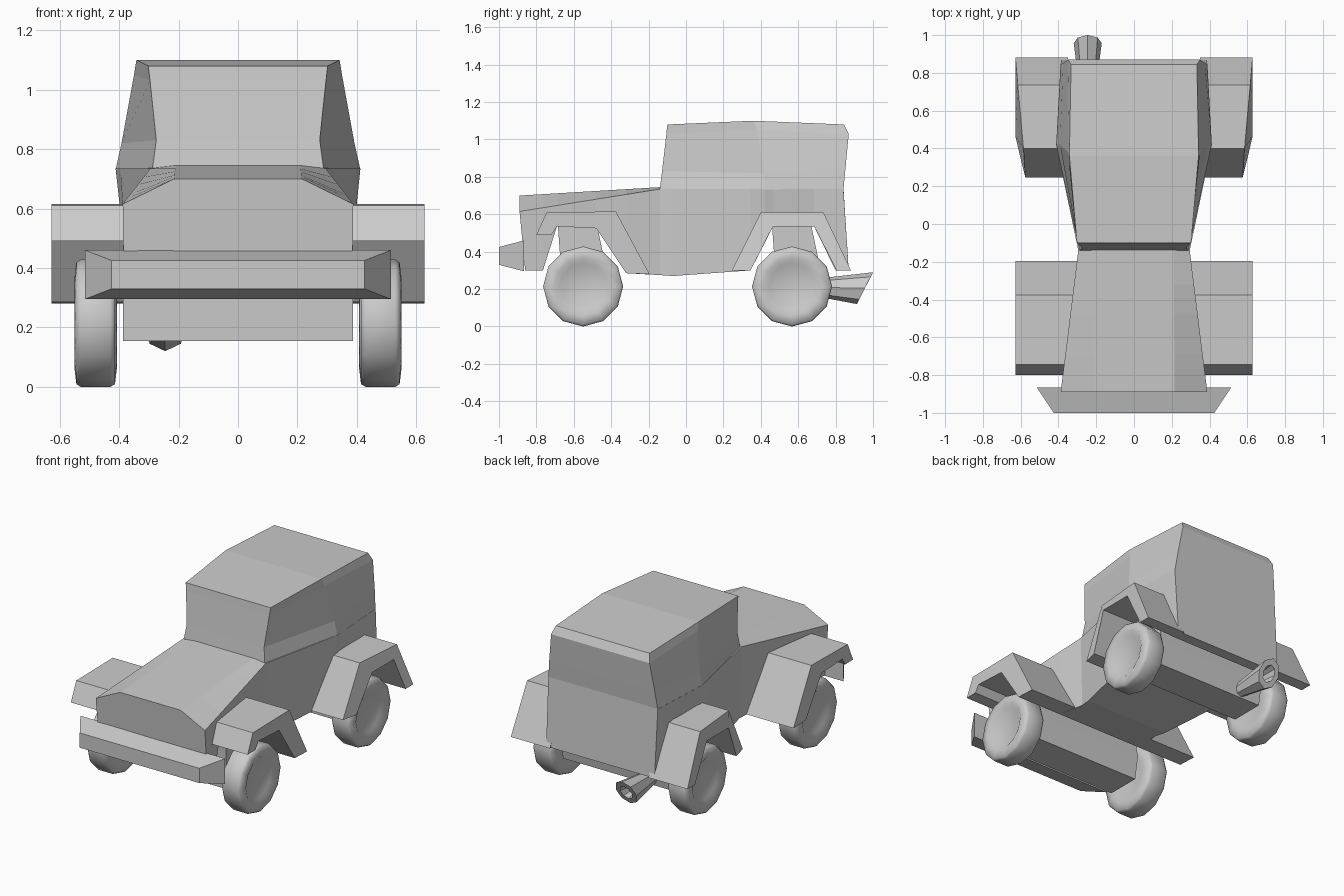
import bpy, bmesh, math
from mathutils import Vector

if "Cube" in bpy.data.objects:
    bpy.data.objects.remove(bpy.data.objects["Cube"])


def make(name, verts, faces, smooth=False):
    me = bpy.data.meshes.new(name)
    bm = bmesh.new()
    vs = [bm.verts.new(v) for v in verts]
    for f in faces:
        bm.faces.new([vs[i] for i in f])
    bmesh.ops.recalc_face_normals(bm, faces=bm.faces)
    for f in bm.faces:
        f.smooth = smooth
    bm.to_mesh(me)
    bm.free()
    ob = bpy.data.objects.new(name, me)
    bpy.context.collection.objects.link(ob)
    return ob


def loft(name, rings, caps=True, closed=False, smooth=False):
    """Bridge rings of equal length; cap the ends or close the loop."""
    n, m = len(rings[0]), len(rings)
    verts = [p for r in rings for p in r]
    faces = []
    for k in range(m if closed else m - 1):
        a, b = k * n, (k + 1) % m * n
        for i in range(n):
            j = (i + 1) % n
            faces.append((a + i, a + j, b + j, b + i))
    if caps and not closed:
        faces += [tuple(range(n)), tuple(range((m - 1) * n, m * n))]
    return make(name, verts, faces, smooth)


def lerp(table, y):
    for (y0, v0), (y1, v1) in zip(table, table[1:]):
        if y <= y1:
            t = max(0, (y - y0) / (y1 - y0))
            return v0 + (v1 - v0) * t
    return table[-1][1]


def mirrored(half):
    """Full ring from its right half."""
    return half + [(-x, y, z) for x, y, z in reversed(half)]


# lower body and hood: side profile of the underside, widths along the length
under = [(-.86, .30), (-.765, .30), (-.69, .535), (-.48, .53), (-.32, .285),
         (-.14, .275), (-.07, .27), (.345, .30), (.42, .445), (.465, .535),
         (.685, .535), (.80, .30), (.87, .30)]
low_w = [(-.89, .388), (-.14, .285), (.42, .38), (.87, .385)]
side_w = [(-.89, .388), (-.14, .295), (.42, .412), (.86, .388)]
side_z = [(-.89, .615), (-.14, .735), (.87, .735)]
top_w = [(-.89, .215), (-.14, .21), (.87, .26)]
top_z = [(-.89, .70), (-.14, .745), (.87, .74)]
rings = []
for y, z in under:
    ys = {-.86: -.89, .87: .842}.get(y, y)
    rings.append(mirrored([(lerp(low_w, y), y, z),
                           (lerp(side_w, ys), ys, lerp(side_z, ys)),
                           (lerp(top_w, ys), ys, lerp(top_z, ys))]))
loft("body", rings)

# cab: stacked rings, each given as front, middle and rear corner
cab = [[(.288, -.14, .735), (.412, .42, .73), (.388, .842, .735)],
       [(.275, -.128, .83), (.392, .42, .82), (.375, .853, .85)],
       [(.296, -.105, 1.03), (.35, .38, 1.05), (.35, .87, 1.03)],
       [(.302, -.10, 1.08), (.342, .36, 1.10), (.333, .845, 1.08)]]
cab_ob = loft("cab", [mirrored(h) for h in cab], caps=False)
bm = bmesh.new()
bm.from_mesh(cab_ob.data)
bm.verts.ensure_lookup_table()
v = bm.verts
for a, b, c, d in ((18, 19, 22, 23), (19, 20, 21, 22), (0, 1, 4, 5), (1, 2, 3, 4)):
    bm.faces.new((v[a], v[b], v[c], v[d]))
bmesh.ops.recalc_face_normals(bm, faces=bm.faces)
bm.to_mesh(cab_ob.data)
bm.free()

# fenders: arch profiles as (outer x, y, z), outer edge then inner edge
front_arch = [(.628, -.80, .49), (.628, -.745, .61), (.628, -.375, .615),
              (.628, -.195, .28), (.628, -.32, .285), (.628, -.48, .525),
              (.628, -.69, .535), (.628, -.72, .49)]
rear_arch = [(.575, .245, .30), (.585, .40, .61), (.615, .735, .61),
             (.628, .882, .30), (.628, .805, .30), (.628, .685, .535),
             (.628, .465, .535), (.60, .345, .30)]
for s, side in ((1, "right"), (-1, "left")):
    for arch, end, inner in ((front_arch, "front", .29), (rear_arch, "rear", .35)):
        loft(f"{end}_fender_{side}",
             [[(s * inner, y, z) for x, y, z in arch],
              [(s * x, y, z) for x, y, z in arch]])

# axle housings hanging between the wheels
housing = [(-.125, .54), (.085, .54), (.135, .30), (.11, .155), (-.11, .155), (-.115, .40)]
for yc, end in ((-.56, "front"), (.585, "rear")):
    loft(f"{end}_axle_housing", [[(x, yc + y, z) for y, z in housing] for x in (-.387, .387)])

# wheels: a lathed profile of (radius, x) with a dished hub on both sides
wheel = [(.125, .415), (.155, .408), (.205, .414), (.214, .43), (.214, .53),
         (.205, .544), (.155, .55), (.125, .532)]
for s, side in ((1, "right"), (-1, "left")):
    for yc, end in ((-.55, "front"), (.567, "rear")):
        loft(f"{end}_wheel_{side}",
             [[(s * x, yc + r * math.sin(a * math.tau / 12), .214 - r * math.cos(a * math.tau / 12))
               for a in range(12)] for r, x in wheel], smooth=True)

# bumper: tapered bar
loft("bumper", [[(-w, y, z0), (w, y, z0), (w, y, z1), (-w, y, z1)]
                for w, y, z0, z1 in ((.515, -.865, .295, .46), (.425, -1, .33, .425))])

# exhaust pipe: flared tube with a slanted, hollow mouth
def tube_ring(y, z, rx, up):
    return [Vector((-.245 + rx * math.sin(t), y, z)) + Vector((0, up[0], up[1])) * math.cos(t)
            for t in (i * math.tau / 8 for i in range(8))]


loft("exhaust_pipe", [tube_ring(.65, .21, .035, (0, .04)),
                      tube_ring(.957, .205, .074, (.043, .085)),
                      tube_ring(.957, .205, .042, (.025, .048)),
                      tube_ring(.86, .207, .03, (0, .035))])
